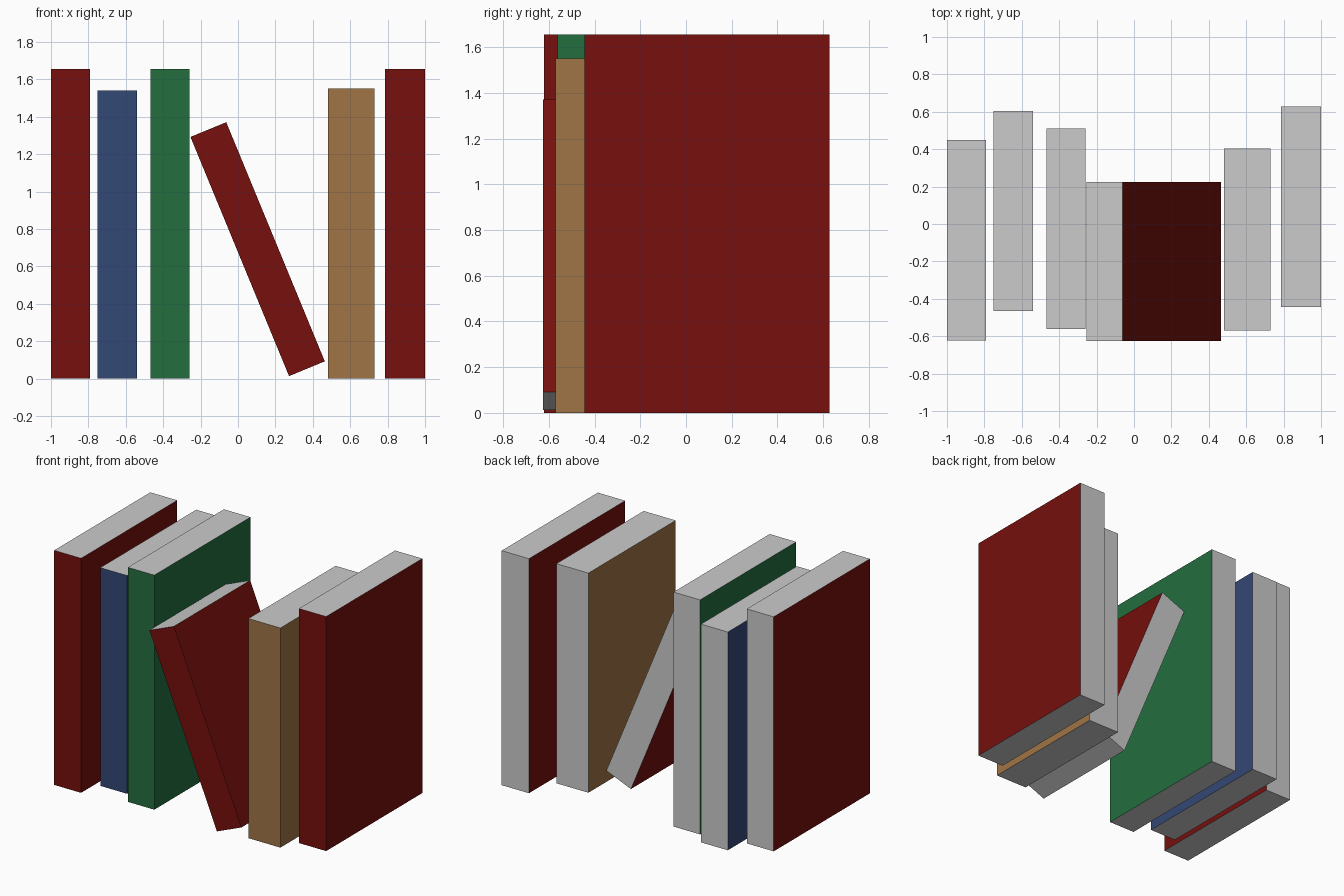
import bpy, bmesh
from math import radians
from mathutils import Vector

if "Cube" in bpy.data.objects:
    bpy.data.objects.remove(bpy.data.objects["Cube"])


def cover_material(name, rgb):
    mat = bpy.data.materials.new(name)
    mat.diffuse_color = (*rgb, 1)
    mat.use_nodes = True
    mat.node_tree.nodes["Principled BSDF"].inputs["Base Color"].default_value = mat.diffuse_color
    return mat


red = cover_material("red_cover", (0.18, 0.005, 0.004))
blue = cover_material("blue_cover", (0.034, 0.065, 0.18))
green = cover_material("green_cover", (0.017, 0.156, 0.05))
tan = cover_material("tan_cover", (0.35, 0.175, 0.061))


def book(name, mat, centre, size, lean=0.0):
    """Box book: coloured covers (+-x) and spine (-y), plain page edges."""
    bm = bmesh.new()
    bmesh.ops.create_cube(bm, size=1)
    bmesh.ops.scale(bm, verts=bm.verts, vec=Vector(size))
    bm.normal_update()
    for f in bm.faces:
        f.material_index = int(abs(f.normal.x) > 0.5 or f.normal.y < -0.5)
    mesh = bpy.data.meshes.new(name)
    mesh.materials.append(None)   # page edges
    mesh.materials.append(mat)    # covers and spine
    bm.to_mesh(mesh)
    bm.free()
    obj = bpy.data.objects.new(name, mesh)
    obj.location = centre
    obj.rotation_euler.y = radians(lean)
    bpy.context.collection.objects.link(obj)


# Upright books: name, cover, x range, y range, height
upright = [
    ("red_book_left", red, (-1.0, -0.79), (-0.622, 0.45), 1.655),
    ("blue_book", blue, (-0.75, -0.54), (-0.465, 0.605), 1.54),
    ("green_book", green, (-0.467, -0.26), (-0.562, 0.51), 1.655),
    ("tan_book", tan, (0.48, 0.73), (-0.57, 0.403), 1.55),
    ("red_book_right", red, (0.787, 1.0), (-0.445, 0.627), 1.655),
]
for name, mat, (x0, x1), (y0, y1), h in upright:
    book(name, mat, ((x0 + x1) / 2, (y0 + y1) / 2, h / 2), (x1 - x0, y1 - y0, h))

# Leaning book
book("leaning_red_book", red, (0.105, -0.2, 0.692), (0.207, 0.85, 1.383), lean=-22.4)
